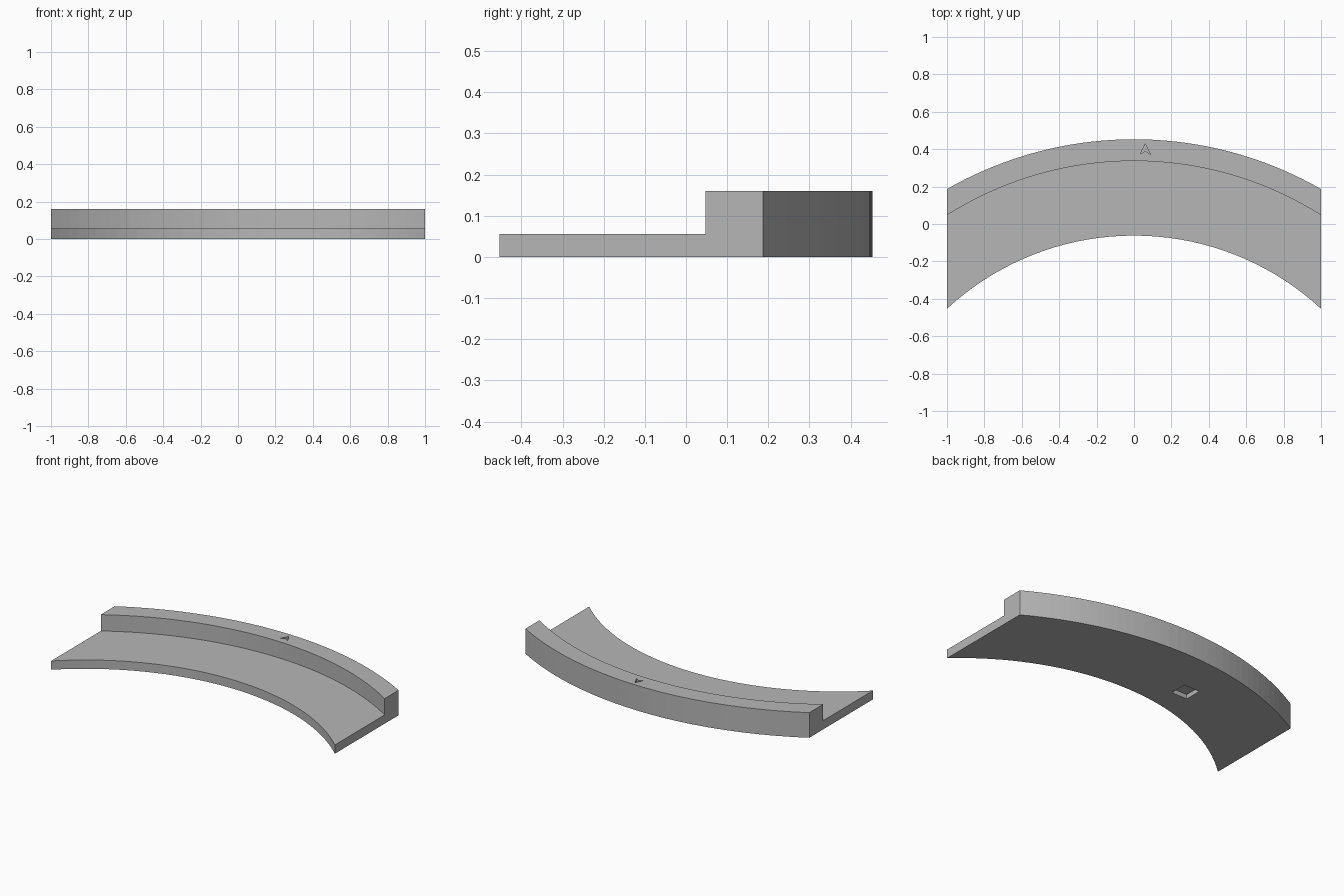
import bpy, bmesh, math

cube = bpy.data.objects.get("Cube")
if cube:
    bpy.data.objects.remove(cube, do_unlink=True)

grey = bpy.data.materials.new("plain_grey")
grey.use_nodes = True
colour = (0.47, 0.47, 0.47, 1)
grey.diffuse_color = colour
grey.node_tree.nodes["Principled BSDF"].inputs["Base Color"].default_value = colour

SEGMENTS = 36
BASE_TOP, WALL_TOP = 0.056, 0.16
# Each arc: y at the middle and y at the two ends
INNER, STEP, OUTER = (-0.062, -0.453), (0.337, 0.047), (0.453, 0.187)


def arc_point(arc, f):
    """Point on an arc spanning x = -1 to 1, for f from -1 to 1."""
    apex, end = arc
    sag = apex - end
    radius = (1 + sag * sag) / (2 * sag)
    angle = f * math.asin(1 / radius)
    return radius * math.sin(angle), apex - radius + radius * math.cos(angle)


def add_object(name, bm):
    bmesh.ops.recalc_face_normals(bm, faces=bm.faces)
    mesh = bpy.data.meshes.new(name)
    bm.to_mesh(mesh)
    bm.free()
    mesh.materials.append(grey)
    obj = bpy.data.objects.new(name, mesh)
    bpy.context.collection.objects.link(obj)
    return obj


def prism(name, outline, z0, z1):
    bm = bmesh.new()
    face = bm.faces.new([bm.verts.new((x, y, z0)) for x, y in outline])
    new = bmesh.ops.extrude_face_region(bm, geom=[face])["geom"]
    top = [v for v in new if isinstance(v, bmesh.types.BMVert)]
    bmesh.ops.translate(bm, verts=top, vec=(0, 0, z1 - z0))
    return add_object(name, bm)


# Curved ledge with a raised back wall: an L section swept along the arcs
section = [(INNER, 0), (INNER, BASE_TOP), (STEP, BASE_TOP),
           (STEP, WALL_TOP), (OUTER, WALL_TOP), (OUTER, 0)]
bm = bmesh.new()
rings = []
for i in range(SEGMENTS + 1):
    f = 2 * i / SEGMENTS - 1
    rings.append([bm.verts.new((*arc_point(arc, f), z)) for arc, z in section])
for a, b in zip(rings, rings[1:]):
    # the underside closes the section between the outer and inner arcs
    for k in range(len(section)):
        n = (k + 1) % len(section)
        bm.faces.new((a[k], a[n], b[n], b[k]))
bm.faces.new(rings[0])
bm.faces.new(rings[-1])
body = add_object("curved_ledge", bm)

# Square pocket in the underside and a small arrow notch in the wall top
px, py, h = -0.28, 0.12, 0.055
pocket = prism("pocket_cutter", [(px - h, py - h), (px + h, py - h),
                                 (px + h, py + h), (px - h, py + h)], -0.02, 0.028)
mx, my, s = 0.06, 0.40, 0.028
notch = prism("notch_cutter", [(mx - s, my - s), (mx, my - s / 3),
                               (mx + s, my - s), (mx, my + s)], 0.14, 0.2)

bpy.context.view_layer.objects.active = body
for cutter in (pocket, notch):
    cutter.hide_render = True
    mod = body.modifiers.new("cut", 'BOOLEAN')
    mod.operation = 'DIFFERENCE'
    mod.solver = 'EXACT'
    mod.object = cutter
    bpy.ops.object.modifier_apply(modifier=mod.name)
    bpy.data.objects.remove(cutter, do_unlink=True)
